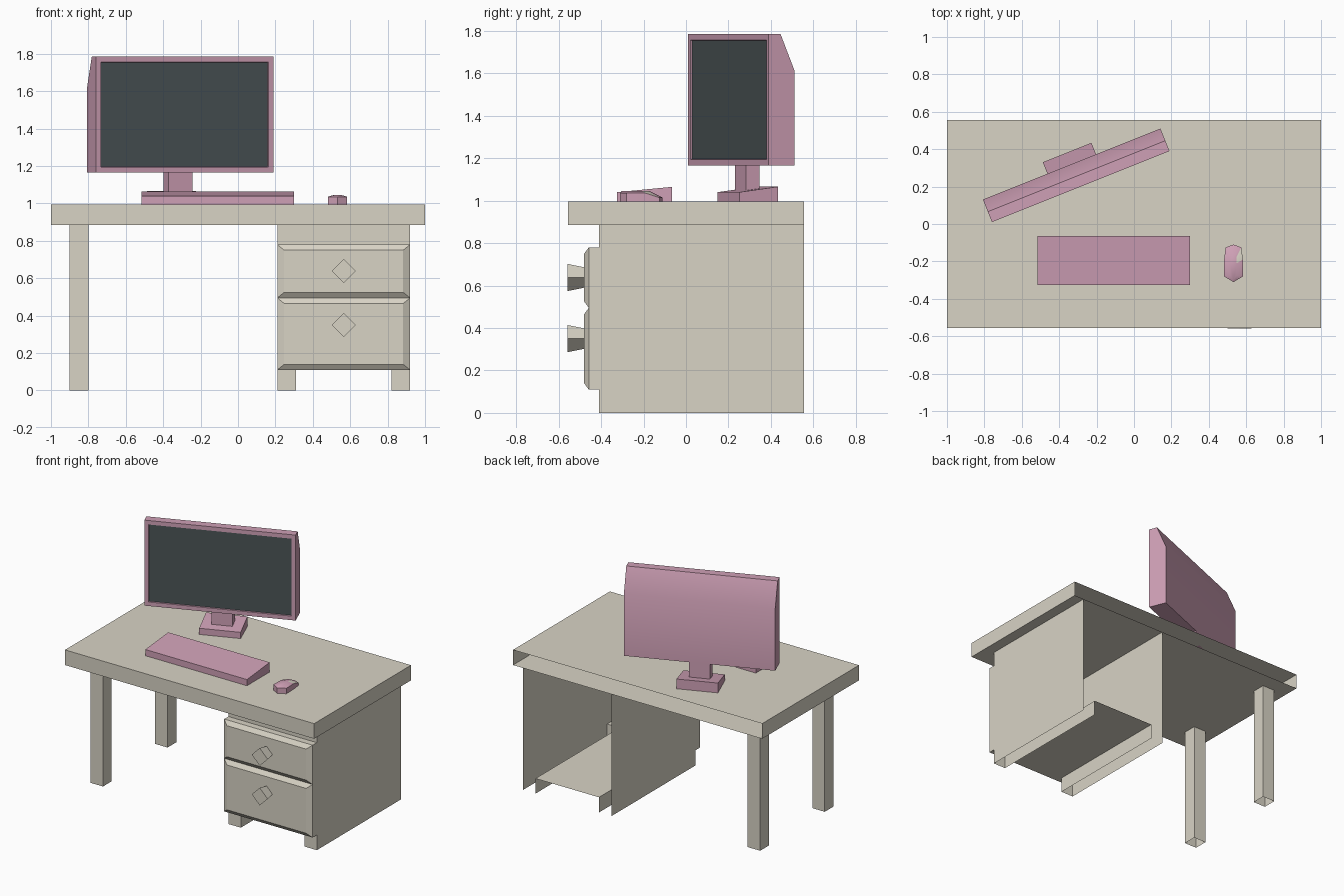
import bpy, bmesh, math

if "Cube" in bpy.data.objects:
    bpy.data.objects.remove(bpy.data.objects["Cube"])


def material(name, rgb):
    m = bpy.data.materials.new(name)
    m.diffuse_color = (*rgb, 1)
    m.use_nodes = True
    m.node_tree.nodes["Principled BSDF"].inputs["Base Color"].default_value = m.diffuse_color
    return m


BEIGE = material("warm_beige", (0.69, 0.655, 0.56))
PINK = material("dusty_pink", (0.62, 0.35, 0.465))
DARK = material("dark_screen", (0.068, 0.086, 0.092))


def finish(name, bm, mats, smooth=None, loc=(0, 0, 0), turn=0):
    me = bpy.data.meshes.new(name)
    bm.to_mesh(me)
    bm.free()
    for m in mats:
        me.materials.append(m)
    ob = bpy.data.objects.new(name, me)
    bpy.context.collection.objects.link(ob)
    ob.location = loc
    ob.rotation_euler.z = turn
    if smooth:
        bpy.ops.object.select_all(action='DESELECT')
        bpy.context.view_layer.objects.active = ob
        ob.select_set(True)
        bpy.ops.object.shade_smooth_by_angle(angle=math.radians(smooth))
    return ob


def loft(rings, first=False, last=False):
    """Skin a stack of equal rings, with optional end caps."""
    bm = bmesh.new()
    vs = [[bm.verts.new(p) for p in r] for r in rings]
    n = len(vs[0])
    for a, b in zip(vs, vs[1:]):
        for i in range(n):
            j = (i + 1) % n
            bm.faces.new((a[i], a[j], b[j], b[i]))
    if first:
        bm.faces.new(vs[0][::-1])
    if last:
        bm.faces.new(vs[-1])
    bmesh.ops.recalc_face_normals(bm, faces=bm.faces)
    bm.normal_update()
    return bm


def rect_y(x0, x1, z0, z1, y):
    return [(x0, y, z0), (x1, y, z0), (x1, y, z1), (x0, y, z1)]


def rect_z(x0, x1, y0, y1, z):
    return [(x0, y0, z), (x1, y0, z), (x1, y1, z), (x0, y1, z)]


TOP, UNDER = 0.995, 0.885

# Desktop, open at the back
finish("desktop", loft([rect_y(-1, 1, UNDER, TOP, -0.555),
                        rect_y(-1, 1, UNDER, TOP, 0.555)], first=True), [BEIGE])

# Left legs, hollow tubes
for name, y in (("front_leg", -0.405), ("back_leg", 0.335)):
    finish(name, loft([rect_z(-0.9, -0.8, y, y + 0.1, z) for z in (0, UNDER)]), [BEIGE])

# Cabinet shell: thin side panels, floor on hollow runners, open back
X0, X1, F, B = 0.21, 0.92, -0.41, 0.555
bm = bmesh.new()
chains = [[(X0, UNDER), (X0, 0.78), (X0, 0.11), (X0, 0)],
          [(X1, 0), (X1, 0.11), (X1, 0.78), (X1, UNDER)],
          [(X0 + 0.1, 0), (X0 + 0.1, 0.11), (X1 - 0.1, 0.11), (X1 - 0.1, 0)]]
for chain in chains:
    for (xa, za), (xb, zb) in zip(chain, chain[1:]):
        bm.faces.new([bm.verts.new(p) for p in
                      ((xa, F, za), (xb, F, zb), (xb, B, zb), (xa, B, za))])
for xa, xb, za, zb in ((X0, X0 + 0.1, 0, 0.11), (X1 - 0.1, X1, 0, 0.11), (X0, X1, 0.78, UNDER)):
    bm.faces.new([bm.verts.new(p) for p in rect_y(xa, xb, za, zb, F)])
bmesh.ops.remove_doubles(bm, verts=bm.verts, dist=0.0005)
bmesh.ops.recalc_face_normals(bm, faces=bm.faces)
finish("cabinet", bm, [BEIGE])

# Drawer fronts with bevelled rims, and flared diamond handles
for name, z0, z1, hz in (("upper", 0.495, 0.78, 0.638), ("lower", 0.11, 0.495, 0.35)):
    finish(name + "_drawer", loft([
        rect_y(X0, X1, z0, z1, F), rect_y(X0, X1, z0, z1, -0.458),
        rect_y(X0 + 0.037, X1 - 0.037, z0 + 0.03, z1 - 0.03, -0.48)], last=True), [BEIGE])
    rings = [[(0.565 + dx * r, y, hz + dz * r) for dx, dz in ((1, 0), (0, 1), (-1, 0), (0, -1))]
             for r, y in ((0.048, -0.48), (0.064, -0.558))]
    finish(name + "_handle", loft(rings, last=True), [BEIGE])

# Monitor, turned to the right, with a sloped upper back and recessed screen
PLACE, TURN = (-0.285, 0.2, 0), math.radians(21.8)
profile = [(0, 1.165), (0, 1.785), (0.06, 1.785), (0.13, 1.615), (0.13, 1.165)]
bm = loft([[(u, v, z) for v, z in profile] for u in (-0.511, 0.511)], True, True)
screen = [f for f in bm.faces if f.normal.y < -0.9]
bmesh.ops.inset_region(bm, faces=screen, thickness=0.041)
bmesh.ops.inset_region(bm, faces=screen, thickness=0.003, depth=-0.008)
for f in screen:
    f.material_index = 1
finish("monitor", bm, [PINK, DARK], 30, PLACE, TURN)

# Monitor neck and wedge base
finish("monitor_neck", loft([rect_z(-0.07, 0.07, 0.061, 0.129, z) for z in (1.04, 1.17)]),
       [PINK], None, PLACE, TURN)


def wedge(x0, x1, y0, y1, zf, zb):
    return loft([[(x, y0, TOP), (x, y0, zf), (x, y1, zb), (x, y1, TOP)] for x in (x0, x1)],
                True, True)


finish("monitor_base", wedge(-0.14, 0.14, 0, 0.196, 1.04, 1.066), [PINK], None, PLACE, TURN)

# Keyboard
finish("keyboard", wedge(-0.515, 0.3, -0.326, -0.065, 1.04, 1.065), [PINK])

# Mouse: eight-sided outline, raised middle, sloping to the back
outline = [(-0.052, -0.28), (0, -0.31), (0.052, -0.28), (0.05, -0.19),
           (0.042, -0.125), (0, -0.11), (-0.042, -0.125), (-0.05, -0.19)]
MX = 0.532


def side_z(y):
    return 1.035 if y < -0.18 else 1.014


low = [(MX + x, y, TOP) for x, y in outline]
rim = [(MX + x, y, side_z(y)) for x, y in outline]
crown = [(MX + x * 0.35, -0.225 + (y + 0.225) * (0.9 if y < -0.225 else 0.45), 1.046)
         for x, y in outline]
bm = loft([low, rim, crown], last=True)
for f in bm.faces:  # pale button on the right rear slope
    c = f.calc_center_median()
    if c.x > MX + 0.025 and c.y > -0.18 and f.normal.z > 0.4:
        f.material_index = 1
finish("mouse", bm, [PINK, BEIGE], 35)
